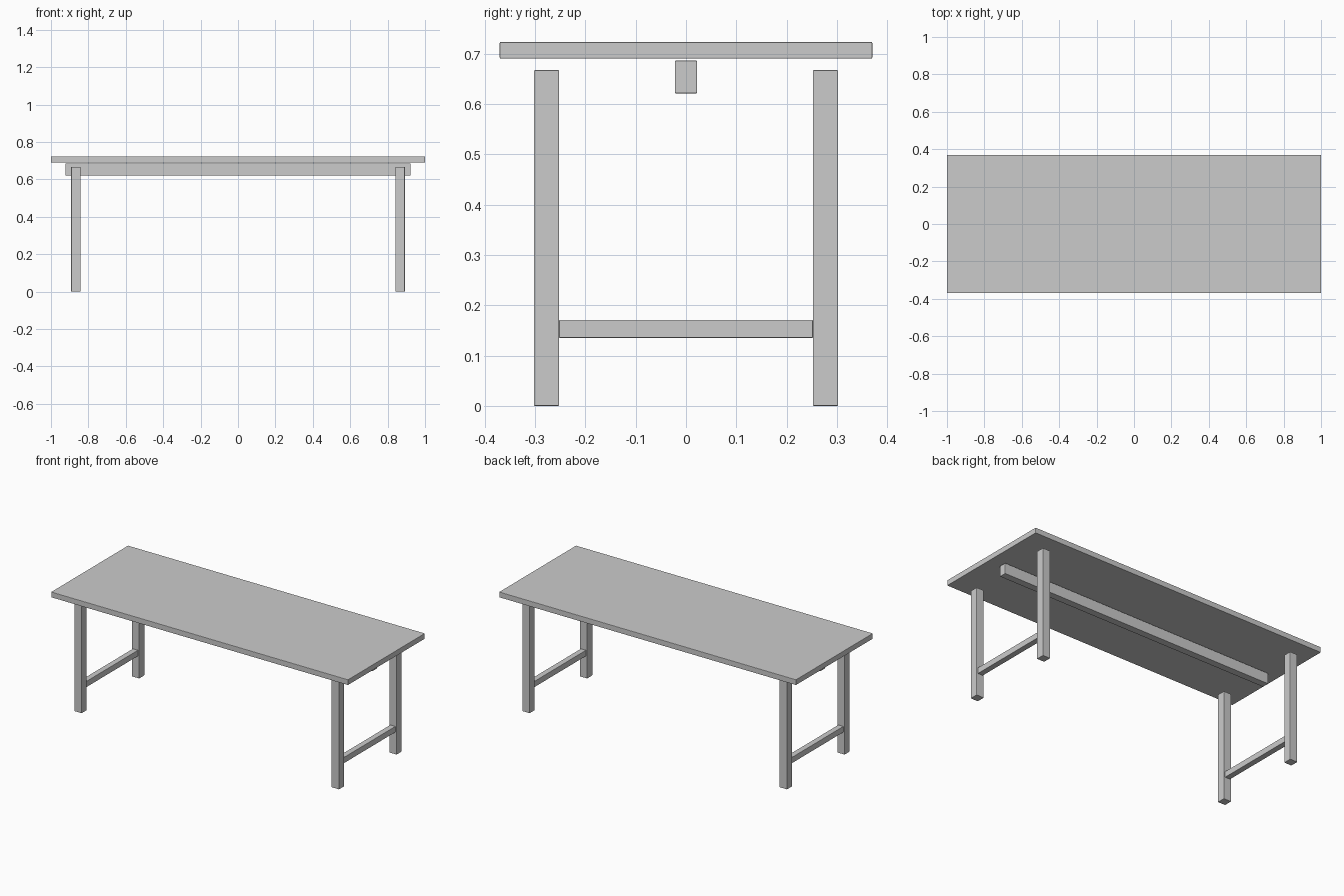
import bpy

if "Cube" in bpy.data.objects:
    bpy.data.objects.remove(bpy.data.objects["Cube"])


def board(name, lo, hi, bevel=0.002):
    """Box between two corners with slightly eased edges."""
    bpy.ops.mesh.primitive_cube_add(size=1, location=[(a + b) / 2 for a, b in zip(lo, hi)])
    ob = bpy.context.object
    ob.name = name
    ob.scale = [b - a for a, b in zip(lo, hi)]
    bpy.ops.object.transform_apply(location=False, rotation=False, scale=True)
    mod = ob.modifiers.new("eased_edges", 'BEVEL')
    mod.width = bevel
    mod.segments = 2
    return ob


# Table top and the long beam beneath it
board("table_top", (-1, -0.37, 0.69), (1, 0.37, 0.723))
board("centre_beam", (-0.922, -0.022, 0.621), (0.922, 0.022, 0.686))

# Leg frames at each end
LEG_X, LEG_Y, HALF = 0.867, 0.277, 0.025
for sx, side in ((-1, "left"), (1, "right")):
    x = sx * LEG_X
    for sy, end in ((-1, "front"), (1, "back")):
        y = sy * LEG_Y
        board(f"{end}_{side}_leg", (x - HALF, y - HALF, 0), (x + HALF, y + HALF, 0.667))
    # Low rail between the two legs
    board(f"{side}_stretcher", (x - 0.0175, -0.252, 0.135), (x + 0.0175, 0.252, 0.171))
